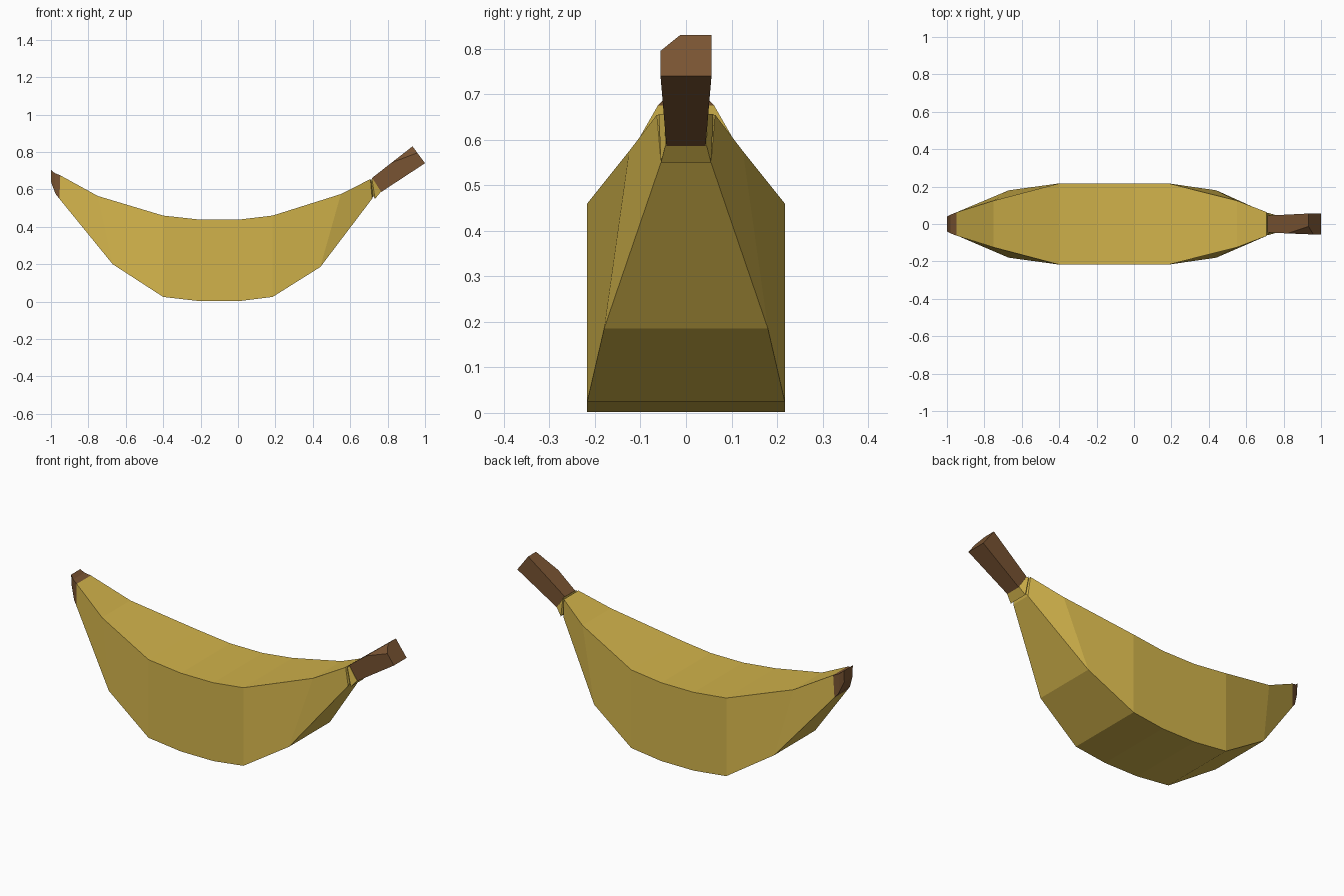
import bpy, bmesh
from mathutils import Vector

if "Cube" in bpy.data.objects:
    bpy.data.objects.remove(bpy.data.objects["Cube"])


def make_material(name, rgb):
    mat = bpy.data.materials.new(name)
    mat.use_nodes = True
    mat.diffuse_color = (*rgb, 1)
    mat.node_tree.nodes["Principled BSDF"].inputs["Base Color"].default_value = (*rgb, 1)
    return mat


yellow = make_material("peel yellow", (0.64, 0.45, 0.07))
brown = make_material("stem brown", (0.195, 0.09, 0.033))


def loft(sections):
    """Join four-sided sections given as (top x, z, half width, bottom x, z, half width)."""
    bm = bmesh.new()
    rings = []
    for tx, tz, tw, bx, bz, bw in sections:
        corners = [(tx, -tw, tz), (tx, tw, tz), (bx, bw, bz), (bx, -bw, bz)]
        rings.append([bm.verts.new(c) for c in corners])
    for a, b in zip(rings, rings[1:]):
        for i in range(4):
            j = (i + 1) % 4
            bm.faces.new((a[i], a[j], b[j], b[i]))
    bm.faces.new(rings[0])
    bm.faces.new(rings[-1])
    bmesh.ops.recalc_face_normals(bm, faces=bm.faces)
    return bm


def finish(bm, name, materials):
    mesh = bpy.data.meshes.new(name)
    bm.to_mesh(mesh)
    bm.free()
    for mat in materials:
        mesh.materials.append(mat)
    obj = bpy.data.objects.new(name, mesh)
    bpy.context.collection.objects.link(obj)
    return obj


# Peel: blossom tip, belly and neck
peel = loft([
    (-1.0, 0.705, 0.04, -1.0, 0.64, 0.035),
    (-0.98, 0.687, 0.05, -0.975, 0.575, 0.05),
    (-0.95, 0.675, 0.062, -0.955, 0.55, 0.058),
    (-0.75, 0.565, 0.125, -0.67, 0.2, 0.18),
    (-0.4, 0.46, 0.217, -0.4, 0.025, 0.217),
    (-0.2, 0.438, 0.217, -0.2, 0.002, 0.217),
    (0.0, 0.438, 0.217, 0.0, 0.002, 0.217),
    (0.185, 0.46, 0.217, 0.185, 0.025, 0.217),
    (0.55, 0.575, 0.125, 0.44, 0.185, 0.18),
    (0.708, 0.655, 0.064, 0.717, 0.55, 0.055),
    (0.712, 0.645, 0.055, 0.722, 0.565, 0.047),
])
for face in peel.faces:
    face.material_index = int(face.calc_center_median().x < -0.94)
finish(peel, "peel", [yellow, brown])

# Collar between the neck groove and the stem
finish(loft([
    (0.712, 0.645, 0.055, 0.722, 0.565, 0.047),
    (0.716, 0.657, 0.06, 0.733, 0.55, 0.055),
    (0.72, 0.657, 0.047, 0.765, 0.588, 0.045),
]), "collar", [yellow])

# Stem with one sliced corner at its end
stem = loft([
    (0.715, 0.66, 0.045, 0.765, 0.586, 0.043),
    (0.933, 0.83, 0.056, 1.0, 0.74, 0.056),
])
a, b, c = Vector((0.82, -0.05, 0.743)), Vector((0.958, -0.056, 0.795)), Vector((0.933, -0.013, 0.83))
normal = (b - a).cross(c - a).normalized()
if normal.z < 0:
    normal.negate()
bmesh.ops.bisect_plane(stem, geom=stem.verts[:] + stem.edges[:] + stem.faces[:],
                       plane_co=a, plane_no=normal, clear_outer=True)
bmesh.ops.holes_fill(stem, edges=[e for e in stem.edges if e.is_boundary], sides=0)
bmesh.ops.recalc_face_normals(stem, faces=stem.faces)
finish(stem, "stem", [brown])
